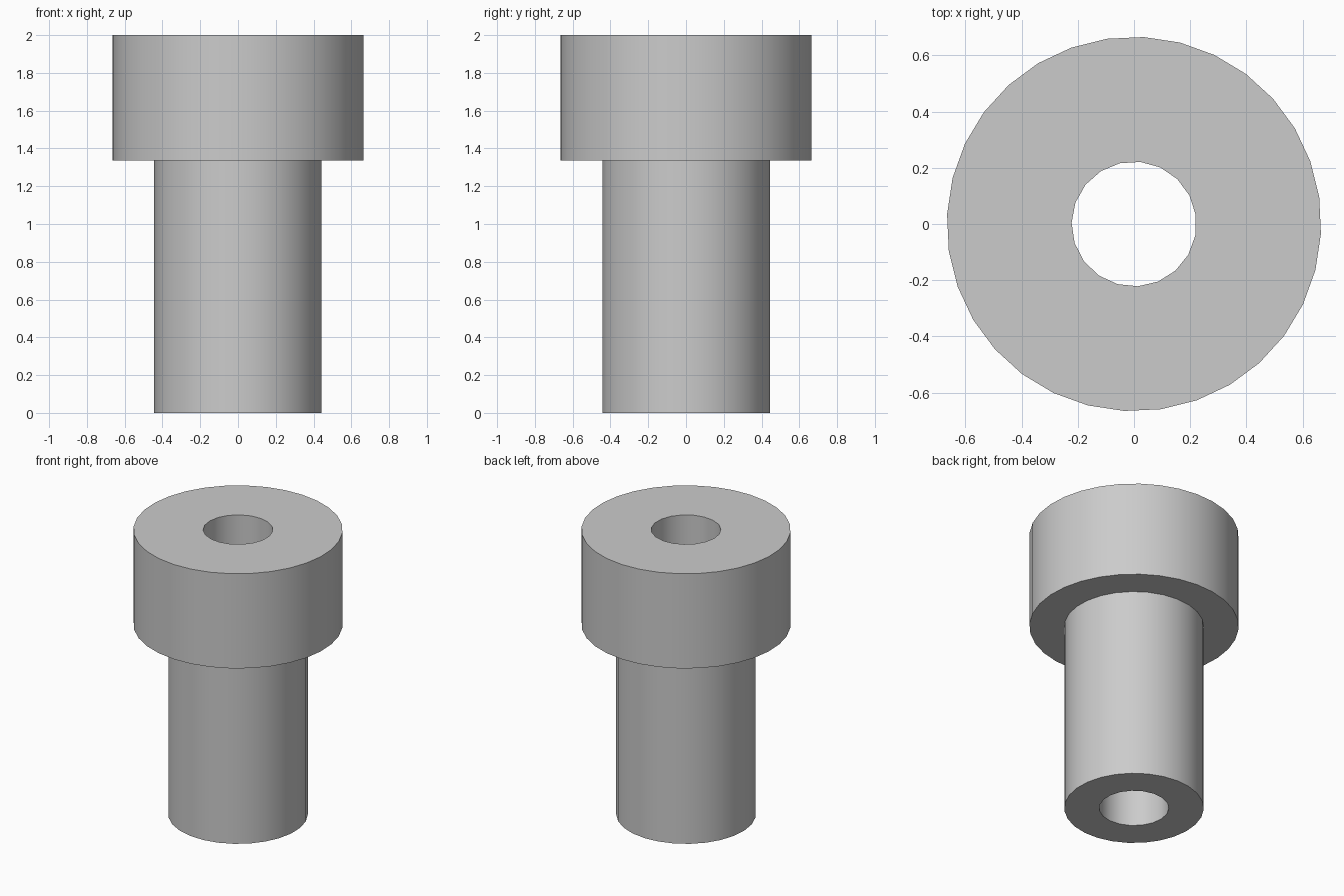
import bpy
import bmesh
import math

cube = bpy.data.objects.get("Cube")
if cube:
    bpy.data.objects.remove(cube, do_unlink=True)

HEIGHT, SHOULDER = 2.0, 1.335
START = math.radians(8.3)

bm = bmesh.new()


def ring(radius, sides, z):
    """Closed loop of edges, returned as a list of edges."""
    verts = []
    for i in range(sides):
        a = START + math.tau * i / sides
        verts.append(bm.verts.new((radius * math.cos(a), radius * math.sin(a), z)))
    return [bm.edges.new((verts[i - 1], verts[i])) for i in range(sides)]


def tube(radius, sides, low, high):
    """Open cylinder wall, returned as its bottom and top loops."""
    bottom, top = ring(radius, sides, low), ring(radius, sides, high)
    for b, t in zip(bottom, top):
        bm.faces.new((b.verts[0], b.verts[1], t.verts[1], t.verts[0]))
    return bottom, top


def flat_ring(outer, inner):
    """Flat washer-shaped face between two loops."""
    bmesh.ops.triangle_fill(bm, use_beauty=True, edges=outer + inner)


# Walls of the head, shank and through bore
head_low, head_top = tube(0.666, 32, SHOULDER, HEIGHT)
shank_low, shank_top = tube(0.444, 27, 0, SHOULDER)
bore_low, bore_top = tube(0.222, 19, 0, HEIGHT)

# Top, shoulder and bottom faces
flat_ring(head_top, bore_top)
flat_ring(head_low, shank_top)
flat_ring(shank_low, bore_low)
bmesh.ops.recalc_face_normals(bm, faces=bm.faces[:])

mesh = bpy.data.meshes.new("flanged_bushing")
bm.to_mesh(mesh)
bm.free()
bushing = bpy.data.objects.new("flanged_bushing", mesh)
bpy.context.collection.objects.link(bushing)

# Plain grey material
grey = bpy.data.materials.new("light_grey")
grey.use_nodes = True
color = (0.6, 0.6, 0.6, 1)
grey.diffuse_color = color
grey.node_tree.nodes["Principled BSDF"].inputs["Base Color"].default_value = color
mesh.materials.append(grey)

# Smooth round walls with sharp rims
bpy.ops.object.select_all(action="DESELECT")
bushing.select_set(True)
bpy.context.view_layer.objects.active = bushing
bpy.ops.object.shade_smooth_by_angle(angle=math.radians(30))
